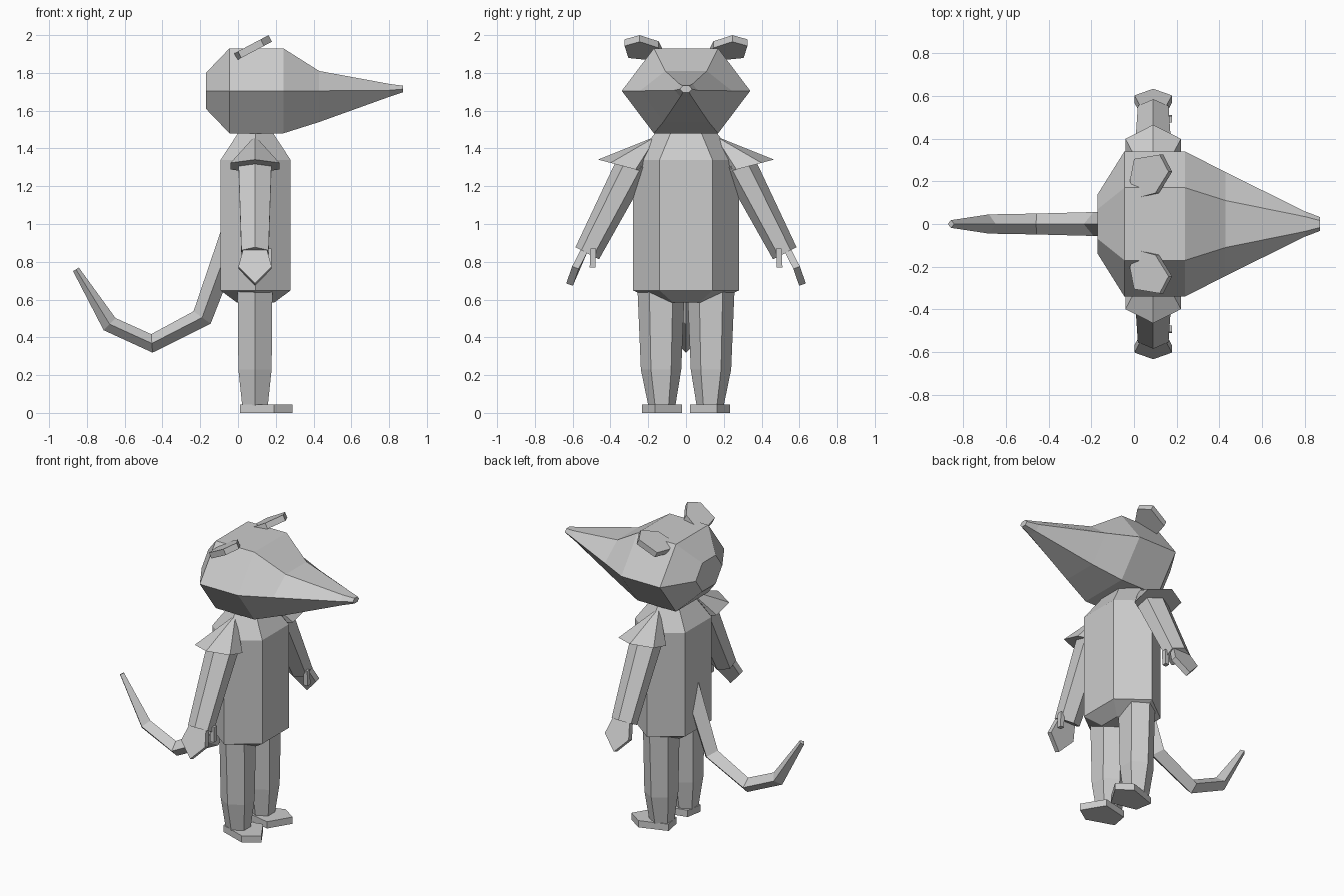
import bpy, bmesh
from mathutils import Vector

if "Cube" in bpy.data.objects:
    bpy.data.objects.remove(bpy.data.objects["Cube"])

fur = bpy.data.materials.new("plain_grey")
fur.diffuse_color = (0.6, 0.6, 0.6, 1)
fur.use_nodes = True
fur.node_tree.nodes["Principled BSDF"].inputs["Base Color"].default_value = fur.diffuse_color

HEX = [(0, 1), (1, .5), (1, -.5), (0, -1), (-1, -.5), (-1, .5)]
DIAMOND = [(0, 1), (1, 0), (0, -1), (-1, 0)]


def ring(centre, u, v, ru, rv, shape=HEX):
    """Outline in the plane of u and v, pointed along v."""
    c, u, v = Vector(centre), Vector(u), Vector(v)
    return [c + u * ru * a + v * rv * b for a, b in shape]


def loft(name, rings, mirror=False):
    """Skin through rings of equal count, capped; optionally mirrored over y = 0."""
    bm = bmesh.new()
    loops = [[bm.verts.new(p) for p in r] for r in rings]
    n = len(loops[0])
    for a, b in zip(loops, loops[1:]):
        for i in range(n):
            j = (i + 1) % n
            bm.faces.new((a[i], a[j], b[j], b[i]))
    bm.faces.new(loops[0][::-1])
    bm.faces.new(loops[-1])
    bmesh.ops.remove_doubles(bm, verts=bm.verts, dist=1e-5)
    if mirror:
        copy = bmesh.ops.duplicate(bm, geom=bm.verts[:] + bm.edges[:] + bm.faces[:])
        for v in copy["geom"]:
            if isinstance(v, bmesh.types.BMVert):
                v.co.y *= -1
    bmesh.ops.recalc_face_normals(bm, faces=bm.faces)
    me = bpy.data.meshes.new(name)
    bm.to_mesh(me)
    bm.free()
    me.materials.append(fur)
    ob = bpy.data.objects.new(name, me)
    bpy.context.collection.objects.link(ob)
    return ob


def slab(name, pts, offset):
    """Flat plate from an outline, thickened by offset, on both sides."""
    pts = [Vector(p) for p in pts]
    return loft(name, [pts, [p + Vector(offset) for p in pts]], True)


X, Y, Z = (1, 0, 0), (0, 1, 0), (0, 0, 1)

# head with long snout: x, side width, top z, bottom z, top half width, bottom half width
head = []
for x, w, top, bot, tw, bw in [(-.17, .14, 1.80, 1.61, .07, .07),
                               (-.045, .34, 1.93, 1.48, .17, .17),
                               (.24, .34, 1.93, 1.48, .17, .17),
                               (.43, .243, 1.81, 1.54, .11, .12),
                               (.80, .06, 1.742, 1.673, .035, .03),
                               (.873, .032, 1.732, 1.697, .016, .016)]:
    mid = 1.705 if x < .8 else 1.708 if x < .85 else 1.714
    head.append([Vector((x, y, z)) for y, z in
                 [(w, mid), (tw, top), (-tw, top), (-w, mid), (-bw, bot), (bw, bot)]])
loft("head", head)

# torso
loft("torso", [ring((.093, 0, z), X, Y, rx, ry) for z, rx, ry in
               [(.585, .10, .14), (.648, .185, .28), (1.34, .185, .28), (1.485, .09, .16)]])

# legs
loft("legs", [ring((.09, y, z), X, Y, rx, ry) for z, y, rx, ry in
              [(.04, .128, .068, .072), (.23, .132, .088, .107), (.66, .132, .092, .125)]], True)

# feet, toes turned slightly outwards
slab("feet", [(.01, .17, 0), (.19, .232, 0), (.288, .165, 0), (.20, .02, 0), (.03, .06, 0)],
     (0, 0, .045))

# arms
arm_dir = Vector((0, .238, -.46)).normalized()
arm_side = arm_dir.cross(Vector(X))
loft("arms", [ring((.09, y, z), X, arm_side, rx, ry) for y, z, rx, ry in
              [(.275, 1.325, .088, .09), (.523, .845, .072, .07)]], True)

# pointed shoulder caps
slope = Vector((0, .265, .07)).normalized()
loft("shoulder_caps", [ring((.09, .155, 1.465), X, slope, .001, .001),
                       ring((.09, .333, 1.306), X, slope, .13, .137)], True)

# hands: flat pointed mittens
slab("hands", [(.03, .552, .875), (.15, .552, .875), (.178, .603, .775),
               (.09, .634, .685), (.002, .603, .775)], (0, -.035, -.012))

# thumbs
slab("thumbs", [(.15, .48, .77), (.178, .48, .77), (.178, .51, .77), (.15, .51, .77)],
     (0, -.004, .10))

# ears: tilted hexagonal plates
slab("ears", [(x, y, 1.914 + .53 * x) for x, y in
              [(-.02, .20), (.0, .305), (.12, .325), (.162, .245), (.10, .145), (.025, .125)]],
     (.017, 0, -.035))

# tail: bent four-sided taper
path = [Vector(p) for p in [(-.02, 0, .97), (-.19, 0, .505), (-.456, 0, .368),
                            (-.68, 0, .47), (-.858, 0, .76)]]
radii = [.065, .056, .049, .045, .018]
tail = []
for i, p in enumerate(path):
    d = (path[min(i + 1, 4)] - path[max(i - 1, 0)]).normalized()
    tail.append(ring(p, Vector(Y).cross(d), Y, radii[i], radii[i], DIAMOND))
loft("tail", tail)
